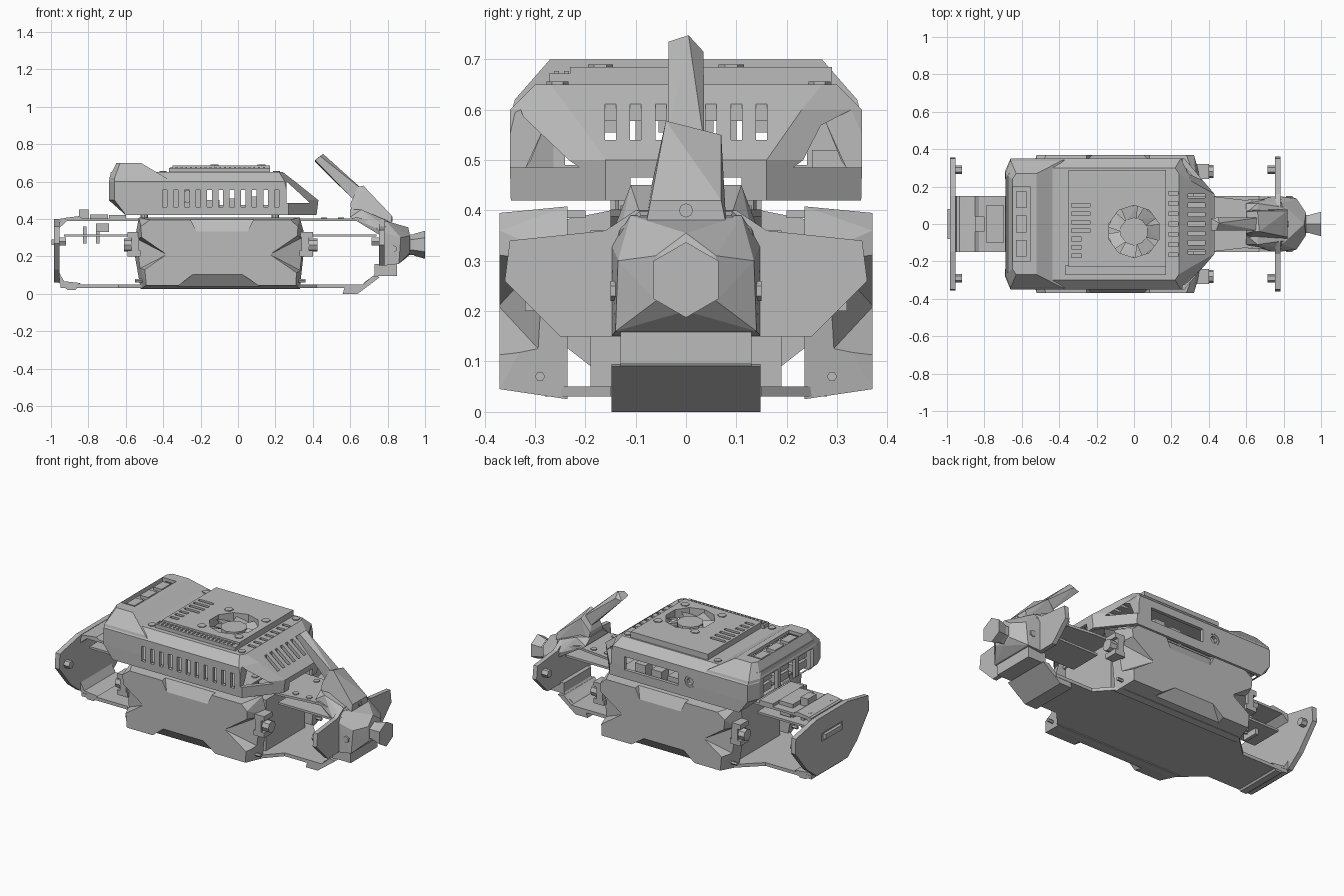
import bpy, bmesh, math
from mathutils import Matrix, Vector

cube = bpy.data.objects.get("Cube")
if cube:
    bpy.data.objects.remove(cube, do_unlink=True)

grey = bpy.data.materials.new("plain_grey")
grey.use_nodes = True
grey.diffuse_color = (0.5, 0.5, 0.5, 1)
grey.node_tree.nodes["Principled BSDF"].inputs["Base Color"].default_value = (0.5, 0.5, 0.5, 1)


# ---------- helpers ----------
def finish(name, bm):
    bmesh.ops.recalc_face_normals(bm, faces=bm.faces)
    mesh = bpy.data.meshes.new(name)
    bm.to_mesh(mesh)
    bm.free()
    mesh.materials.append(grey)
    ob = bpy.data.objects.new(name, mesh)
    bpy.context.collection.objects.link(ob)
    return ob


def loft(name, rings):
    bm = bmesh.new()
    rows = [[bm.verts.new(p) for p in r] for r in rings]
    n = len(rows[0])
    for a, b in zip(rows, rows[1:]):
        for i in range(n):
            bm.faces.new((a[i], a[(i + 1) % n], b[(i + 1) % n], b[i]))
    bm.faces.new(rows[0])
    bm.faces.new(rows[-1])
    return finish(name, bm)


def prism(name, pts, axis, lo, hi):
    place = {"x": lambda p, t: (t, p[0], p[1]),
             "y": lambda p, t: (p[0], t, p[1]),
             "z": lambda p, t: (p[0], p[1], t)}[axis]
    return loft(name, [[place(p, t) for p in pts] for t in (lo, hi)])


def boxes(name, items):
    """Each item is x0, x1, y0, y1, z0, z1."""
    bm = bmesh.new()
    for x0, x1, y0, y1, z0, z1 in items:
        m = Matrix.Translation(((x0 + x1) / 2, (y0 + y1) / 2, (z0 + z1) / 2))
        m = m @ Matrix.Diagonal((x1 - x0, y1 - y0, z1 - z0, 1))
        bmesh.ops.create_cube(bm, size=1, matrix=m)
    return finish(name, bm)


def rods(name, centres, r, length, axis="z", sides=8, r2=None, spin=0):
    bm = bmesh.new()
    turn = {"z": Matrix(), "x": Matrix.Rotation(math.pi / 2, 4, "Y"),
            "y": Matrix.Rotation(math.pi / 2, 4, "X")}[axis] @ Matrix.Rotation(spin, 4, "Z")
    for c in centres:
        bmesh.ops.create_cone(bm, cap_ends=True, segments=sides, radius1=r, radius2=r2 or r,
                              depth=length, matrix=Matrix.Translation(c) @ turn)
    return finish(name, bm)


def hull(name, pts):
    bm = bmesh.new()
    for p in pts:
        bm.verts.new(p)
    bmesh.ops.convex_hull(bm, input=bm.verts)
    bmesh.ops.delete(bm, geom=[v for v in bm.verts if not v.link_faces], context="VERTS")
    return finish(name, bm)


def both(pts):
    return pts + [(x, -y, z) for x, y, z in pts]


def outline(half):
    return half + [(a, -b) for a, b in reversed(half)]


def carve(ob, cutters, op="DIFFERENCE"):
    for c in cutters:
        m = ob.modifiers.new("carve", "BOOLEAN")
        m.object, m.operation, m.solver = c, op, "EXACT"
    bpy.context.view_layer.update()
    dg = bpy.context.evaluated_depsgraph_get()
    mesh = bpy.data.meshes.new_from_object(ob.evaluated_get(dg))
    ob.modifiers.clear()
    ob.data = mesh
    for c in cutters:
        bpy.data.objects.remove(c, do_unlink=True)


def band(name, path, dx, width):
    """Bent sheet that follows an x-z path."""
    inner = [(x + dx, z + (0.012 if z < 0.1 else -0.012 if z > 0.35 else 0)) for x, z in path]
    return prism(name, path + inner[::-1], "y", -width, width)


# ---------- upper shell ----------
shell_rows = [(0.42, [(-.60, .27), (-.60, .348), (.27, .348), (.42, .16)]),
              (0.50, [(-.69, .28), (-.66, .35), (.27, .35), (.43, .16)]),
              (0.60, [(-.69, .28), (-.66, .35), (.25, .35), (.305, .23)]),
              (0.65, [(-.68, .25), (-.65, .30), (.22, .30), (.24, .27)])]
hump_rows = [(0.59, [(-.688, .28), (-.66, .348), (-.35, .348)]),
             (0.62, [(-.688, .27), (-.66, .34), (-.385, .34)]),
             (0.70, [(-.65, .24), (-.63, .27), (-.52, .27)])]


def shell_solid(name, rows, inset=False):
    k, j, dz = (0.96, 0.94, -0.02) if inset else (1, 1, 0)
    return loft(name, [[((x + .13) * k - .13, y * j, z + dz) for x, y in outline(h)] for z, h in rows])


shell = shell_solid("upper_shell", shell_rows)
carve(shell, [shell_solid("hump", hump_rows)], "UNION")
carve(shell, [shell_solid("inside", shell_rows, True)])
carve(shell, [shell_solid("inside_hump", hump_rows, True)])

fan = Vector((0, -0.04, 0))
steps = range(-3, 4)
slots = [(-.405 + i * .06, -.38 + i * .06, -.4, -.3, .465, .555) for i in range(11)]
slots += [(.29, .38, i * .05 - .011, i * .05 + .011, .475, .7) for i in steps]
slots += [(.185, .235, i * .055 - .01, i * .055 + .01, .6, .7) for i in steps]
slots += [(-.72, -.64, y - .07, y + .07, .49, .61) for y in (-.17, 0, .17)]
slots += [(-.19, .17, .3, .4, .475, .555), (-.65, -.555, -.2, .2, .67, .72), (.37, .47, -.11, .11, .4, .465)]
windows = [prism("window", [(.26, .6), (.26, .485), (.385, .485)], "y", *s) for s in ((.1, .4), (-.4, -.1))]
port = rods("port", [(-.27, .33, .52)], .035, .1, "y")
carve(shell, [boxes("slots", slots), port] + windows
      + [rods("fan_hole", [fan + Vector((0, 0, .62))], .14, .2, sides=10)])

# ---------- fan plate and roof fittings ----------
plate = boxes("fan_plate", [(-.35, .17, -.23, .29, .645, .685)])
vents = [(-.335, -.235 if i < 4 else -.28, .09 - i * .045, .11 - i * .045, .6, .7) for i in range(7)]
carve(plate, [rods("fan_hole", [fan + Vector((0, 0, .65))], .14, .2, sides=10), boxes("vents", vents)])
rods("fan_hub", [fan + Vector((0, 0, .645))], .075, .04, sides=10)
for i in range(7):
    blade = hull("fan_blade", [(.06, -.03, .63), (.06, .03, .66), (.135, -.05, .63), (.135, .04, .665),
                               (.06, -.03, .635), (.135, -.05, .635)])
    blade.location = fan
    blade.rotation_euler.z = i * math.tau / 7
rods("fan_screws", [fan + Vector((x, y, .685)) for x in (-.125, .125) for y in (-.13, .13)], .025, .01, sides=6)
rods("shell_screws", [(x, y, .648) for x in (-.4, .205) for y in (-.255, .265)], .022, .016, sides=6)
boxes("pin_header", [(-.37, .17, -.272, -.222, .64, .672)])
boxes("header_pins", [(x * .026 - .36, x * .026 - .35, y, y + .01, .67, .677)
                      for x in range(20) for y in (-.262, -.242)])
boxes("hump_recess_floor", [(-.655, -.55, -.21, .21, .662, .672)])
boxes("hump_switches", [(-.63, -.575, y - .045, y + .045, .67, .69) for y in (-.13, 0, .13)])

# ---------- circuit board and sockets inside the shell ----------
boxes("circuit_board", [(-.57, .24, -.29, .29, .435, .445)])
boxes("rear_sockets", [(-.655, -.5, y - .055, y + .055, z, z + .045)
                       for y in (-.17, 0, .17) for z in (.495, .555)])
boxes("side_sockets", [(x, x + .07, .25, .32, .445, .5 + .01 * i) for i, x in enumerate((-.17, -.06, .05))])
ring = rods("side_socket_ring", [(-.27, .33, .52)], .034, .035, "y")
carve(ring, [rods("ring_hole", [(-.27, .345, .52)], .022, .04, "y")])
rods("shell_posts", [(x, y, .42) for x in (-.5, .2) for y in (-.12, .12)], .02, .06)

# ---------- chassis decks ----------
prism("bottom_plate", outline([(-.95, .15), (-.64, .15), (-.5, .28), (.3, .28), (.42, .15), (.67, .15)]), "z", .03, .05)
prism("top_deck", outline([(-.95, .15), (.4, .15), (.66, .12)]), "z", .388, .402)
boxes("middle_decks", [(-.93, -.55, -.1, .1, .305, .318), (.34, .74, -.1, .1, .305, .318)])
boxes("centre_housing", [(-.5, .32, -.19, .19, .05, .36)])
boxes("rear_connector", [(-.79, -.695, -.1, .1, .40, .425), (-.85, -.80, -.04, .04, .40, .45),
                         (-.76, -.69, -.08, .08, .33, .375), (-.83, -.81, -.05, .05, .27, .36),
                         (-.76, -.74, -.05, .05, .27, .36), (-.69, -.6, -.15, .15, .40, .42)])
rods("deck_screws", [(x, y, .403) for x in (-.9, -.64, .46, .55) for y in (-.1, .1)], .018, .01, sides=6)
prism("front_skid", [(.56, .0), (.64, .0), (.76, .09), (.72, .095), (.65, .035), (.57, .035)], "y", -.148, .148)
prism("rear_skid", [(-.96, .06), (-.91, .02), (-.87, .02), (-.85, .045)], "y", -.148, .148)

# ---------- side panels ----------
inner = [(-.53, .408), (.33, .408), (.36, .3), (.33, .025), (-.52, .025), (-.56, .25)]
outer = [(-.52, .36), (-.47, .395), (.28, .395), (.32, .36), (.31, .045), (-.49, .045)]
notches = [[(-.27, .43, .39), (.1, .43, .39), (-.22, .33, .372), (.05, .33, .372), (-.27, .43, .32), (.1, .43, .32)],
           [(-.36, .01, .39), (.16, .01, .39), (-.24, .105, .372), (.02, .105, .372), (-.36, .01, .3), (.16, .01, .3)],
           [(-.38, .21, .372), (-.59, .36, .39), (-.59, .06, .39), (-.59, .32, .27), (-.59, .1, .27)],
           [(.17, .21, .372), (.38, .36, .39), (.38, .06, .39), (.38, .32, .27), (.38, .1, .27)]]
for side, s in (("left", 1), ("right", -1)):
    panel = hull("side_panel_" + side, [(x, s * .235, z) for x, z in inner] + [(x, s * .37, z) for x, z in outer])
    carve(panel, [hull("notch", [(x, s * y, z) for x, z, y in n]) for n in notches])
    lo, hi = sorted((s * .2, s * .26))
    boxes("panel_mounts_" + side, [(-.5, .3, lo, hi, .035, .05), (-.5, .3, lo, hi, .385, .4)])
    lo, hi = sorted((s * .24, s * .32))
    boxes("axle_brackets_" + side, [(x, x + .07, lo, hi, z, z + .03) for x in (-.59, .33) for z in (.2, .3)]
          + [(x, x + .04, lo, hi, .22, .31) for x in (-.57, .34)])
    rods("axle_hubs_" + side, [(x, s * .28, .26) for x in (-.585, .4)], .035, .05, "x")
    rods("bracket_bolts_" + side, [(x, s * .29, .07) for x in (-.53, .34)], .01, .04, "x", 6)

# ---------- bumpers ----------
wing = [(.10, .40), (.16, .36), (.35, .34), (.36, .26), (.25, .15), (.13, .15)]
rear_wing = [(.15, .40), (.35, .36), (.355, .27), (.24, .13), (.15, .06)]
rear = prism("rear_bumper", [(-y, z) for y, z in rear_wing] + rear_wing[::-1], "x", -.985, -.955)
prism("front_bumper", [(-y, z) for y, z in wing] + wing[::-1], "x", .755, .782)
carve(rear, [boxes("rear_lamp", [(-1, -.97, -.1, .1, .25, .3)])])
band("rear_bumper_bend", [(-.86, .045), (-.95, .055), (-.98, .12), (-.98, .36), (-.93, .405), (-.85, .415)], .02, .15)
band("front_bumper_bend", [(.69, .045), (.745, .085), (.775, .14), (.775, .34), (.72, .39), (.63, .41)], -.02, .13)
rods("bumper_bolts", [(x, y, .28) for x in (-.945, .74) for y in (-.29, .29)], .024, .05, "x", 6)
boxes("rear_badge_plate", [(-.998, -.965, -.08, .08, .26, .29)])

# ---------- front head with arm and lens ----------
hull("head_pod", both([(.775, .148, .15), (.775, .148, .33), (.79, .11, .39), (.86, .14, .16), (.87, .135, .30),
                       (.92, .06, .22), (.92, .06, .31), (.91, 0, .2), (.91, 0, .355)]))
hull("head_shoulder", both([(.6, .06, .45), (.6, .11, .41), (.66, .11, .45), (.79, .13, .36), (.8, .09, .39),
                            (.74, .148, .35), (.78, .148, .3)]))
hull("arm_base", [(.61, -.075, .42), (.61, .075, .42), (.6, -.05, .48), (.6, .065, .48), (.64, -.04, .57),
                  (.67, -.04, .578), (.66, .07, .55), (.82, -.07, .42), (.82, .07, .42), (.82, -.08, .37), (.82, .08, .37)])
hull("arm", [(.412, -.035, .715), (.412, .03, .705), (.44, -.035, .735), (.455, .005, .748), (.45, .035, .715),
             (.68, -.036, .545), (.68, .036, .535), (.63, -.036, .49), (.63, .036, .49)])
rods("arm_bolt", [(.817, 0, .40)], .014, .02, "x")
rods("lens_neck", [(.93, 0, .262)], .056, .06, "x", 6, spin=math.pi / 6)
rods("lens", [(.97, 0, .262)], .058, .06, "x", 6, .075, spin=math.pi / 6)
boxes("head_lower_block", [(.73, .85, -.13, .13, .095, .16)])
rods("head_side_bolts", [(.83, y, .24) for y in (-.14, .14)], .02, .02, "y", 6)
